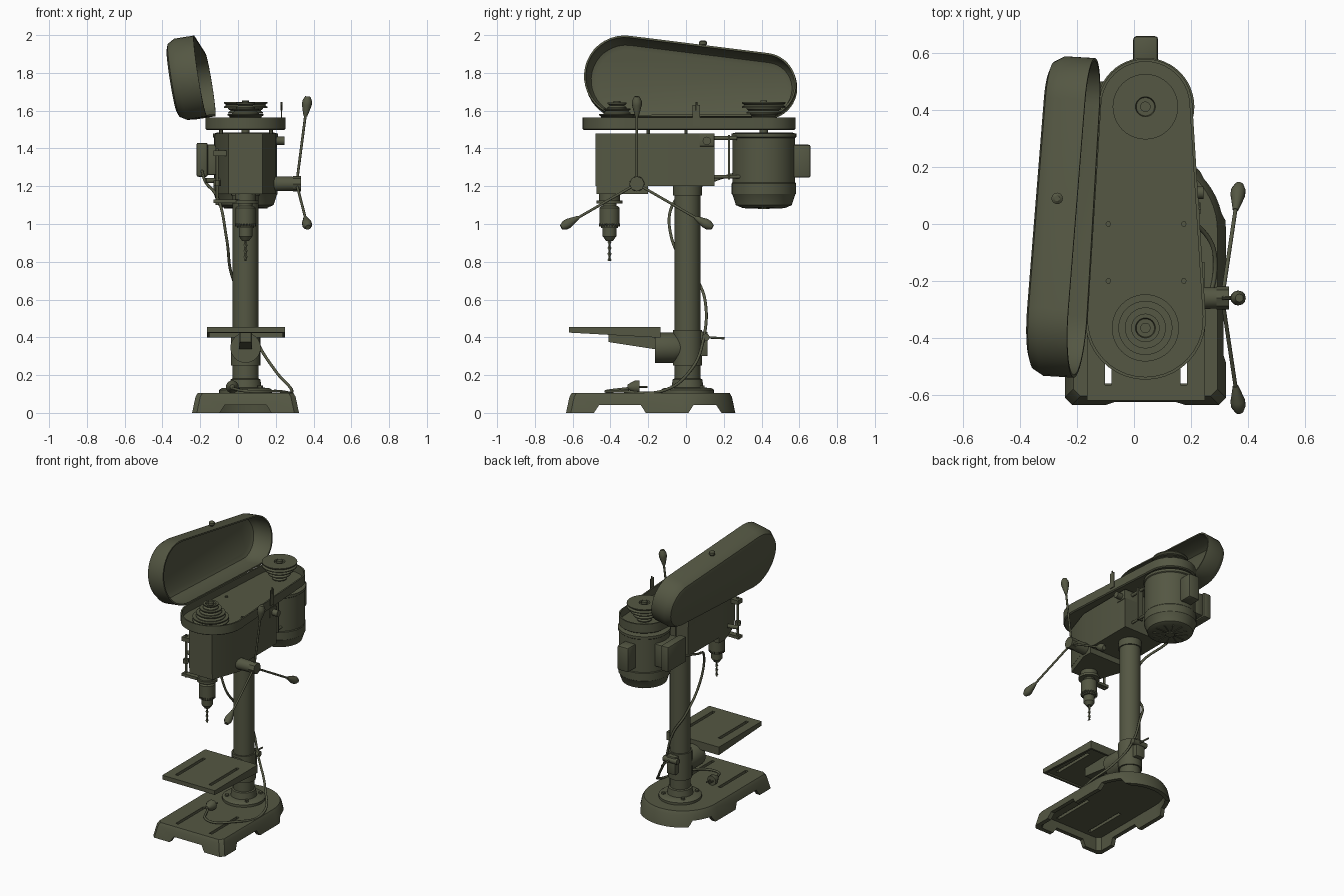
import bpy, bmesh
from math import pi, sin, cos, asin, atan2, hypot, radians
from mathutils import Vector

if "Cube" in bpy.data.objects:
    bpy.data.objects.remove(bpy.data.objects["Cube"])

paint = bpy.data.materials.new("olive_paint")
paint.use_nodes = True
OLIVE = (0.089, 0.095, 0.056, 1)
paint.diffuse_color = OLIVE
paint.node_tree.nodes["Principled BSDF"].inputs["Base Color"].default_value = OLIVE

CX = 0.04  # centre plane of the machine


def finish(name, bm):
    bmesh.ops.recalc_face_normals(bm, faces=bm.faces)
    mesh = bpy.data.meshes.new(name)
    bm.to_mesh(mesh)
    bm.free()
    obj = bpy.data.objects.new(name, mesh)
    bpy.context.collection.objects.link(obj)
    mesh.materials.append(paint)
    smooth(obj)
    return obj


def smooth(obj):
    bpy.ops.object.select_all(action='DESELECT')
    obj.select_set(True)
    bpy.context.view_layer.objects.active = obj
    bpy.ops.object.shade_smooth_by_angle(angle=radians(32))


def loft(name, rings):
    """Skin a list of equal point rings and cap both ends."""
    bm = bmesh.new()
    loops = [[bm.verts.new(p) for p in ring] for ring in rings]
    n = len(loops[0])
    for a, b in zip(loops, loops[1:]):
        for i in range(n):
            j = (i + 1) % n
            bm.faces.new((a[i], a[j], b[j], b[i]))
    bm.faces.new(loops[0])
    bm.faces.new(loops[-1])
    return finish(name, bm)


def lathe(name, origin, profile, axis=(0, 0, 1), n=32):
    """Turn (radius, height) pairs about an axis."""
    q = Vector((0, 0, 1)).rotation_difference(Vector(axis))
    o = Vector(origin)
    return loft(name, [[o + q @ Vector((r * cos(2 * pi * i / n), r * sin(2 * pi * i / n), h))
                        for i in range(n)] for r, h in profile])


def rod(name, a, b, r, n=12):
    d = Vector(b) - Vector(a)
    return lathe(name, a, [(r, 0), (r, d.length)], d.normalized(), n)


def box(name, x, y, z, bevel=0.0):
    bm = bmesh.new()
    bmesh.ops.create_cube(bm, size=1)
    for v in bm.verts:
        v.co = [lo + (c + 0.5) * (hi - lo) for c, (lo, hi) in zip(v.co, (x, y, z))]
    if bevel:
        bmesh.ops.bevel(bm, geom=bm.edges[:], offset=bevel, segments=2, affect='EDGES', profile=0.5)
    return finish(name, bm)


def cut(obj, cutters):
    for c in cutters:
        mod = obj.modifiers.new("cut", 'BOOLEAN')
        mod.operation, mod.solver, mod.object = 'DIFFERENCE', 'EXACT', c
        bpy.context.view_layer.objects.active = obj
        bpy.ops.object.modifier_apply(modifier=mod.name)
        bpy.data.objects.remove(c)
    smooth(obj)


def hull(c1, r1, c2, r2, n=20):
    """Outline of a belt drawn around two circles."""
    dx, dy = c2[0] - c1[0], c2[1] - c1[1]
    phi, a = atan2(dy, dx), asin((r1 - r2) / hypot(dx, dy))
    pts = []
    for c, r, start, end in ((c2, r2, phi - pi / 2 + a, phi + pi / 2 - a),
                             (c1, r1, phi + pi / 2 - a, phi + 1.5 * pi + a)):
        for i in range(n + 1):
            t = start + (end - start) * i / n
            pts.append((c[0] + r * cos(t), c[1] + r * sin(t)))
    return pts


# Base: hollow tapered casting, square front and round back
def base_ring(inset, z):
    r, front = 0.283 - inset, -0.635 + inset
    pts = [(CX + r * cos(pi * i / 28), -0.022 + r * sin(pi * i / 28)) for i in range(29)]
    pts += [(CX - r, front + 0.025), (CX - r + 0.025, front),
            (CX + r - 0.025, front), (CX + r, front + 0.025)]
    return [(x, y, z) for x, y in pts]


base = loft("base", [base_ring(0.045, 0.085), base_ring(0.03, 0), base_ring(0, 0),
                     base_ring(0.018, 0.085), base_ring(0.03, 0.105)])


def notch(axis, lo, hi):
    ring = [(lo, -0.02), (lo + 0.04, 0.042), (hi - 0.04, 0.042), (hi, -0.02)]
    place = (lambda s, t, z: (t, s, z)) if axis == 'y' else (lambda s, t, z: (s, t, z))
    ends = (-0.5, 0.5) if axis == 'y' else (-0.8, -0.5)
    return loft("notch_cutter", [[place(s, t, z) for s, z in ring] for t in ends])


SLOTS = (-0.09, 0.175)
cut(base, [notch('x', -0.11, 0.19), notch('y', -0.5, -0.2), notch('y', 0.0, 0.2)]
    + [box("slot_cutter", (x - 0.011, x + 0.011), (-0.56, -0.25), (0.05, 0.2)) for x in SLOTS])

# Column with its foot flange and collars
lathe("column", (CX, 0.008, 0), [(0.068, 0.09), (0.068, 1.25)])
lathe("column_flange", (CX, 0.008, 0), [(0.14, 0.10), (0.14, 0.122), (0.125, 0.132), (0.085, 0.134),
                                      (0.078, 0.178), (0.068, 0.182)])
lathe("column_top_collar", (CX, 0.008, 0), [(0.076, 1.15), (0.076, 1.21)])
for sx in (-1, 1):
    for sy in (-1, 1):
        lathe("flange_bolt", (CX + sx * 0.078, 0.008 + sy * 0.078, 0.13), [(0.014, 0), (0.014, 0.014)], n=6)

# Work table: tapered skirted plate with two slots
table = box("work_table", (-0.165, 0.25), (-0.62, -0.135), (0.398, 0.455))
for v in table.data.vertices:
    if v.co.z < 0.42 and v.co.y < -0.4:
        v.co.z = 0.425
cut(table, [box("hollow_cutter", (-0.15, 0.235), (-0.605, -0.15), (0.3, 0.435))]
    + [box("slot_cutter", (x - 0.011, x + 0.011), (-0.565, -0.25), (0.3, 0.5)) for x in SLOTS])
loft("table_arm", [[(CX + s * w, y, z) for s, z in ((-1, lo), (1, lo), (1, 0.437), (-1, 0.437))]
                   for y, w, lo in ((-0.41, 0.03, 0.375), (-0.15, 0.035, 0.335))])
lathe("table_pivot", (CX, -0.165, 0.345), [(0.08, 0), (0.08, 0.1), (0.06, 0.16)], (0, 1, 0))
lathe("table_clamp", (CX, 0.008, 0), [(0.078, 0.25), (0.078, 0.44)])
box("clamp_ears", (0.005, 0.075), (0.06, 0.115), (0.3, 0.43), 0.008)
rod("clamp_bolt", (-0.01, 0.105, 0.4), (0.1, 0.105, 0.4), 0.02)
rod("clamp_lever", (0.05, 0.1, 0.4), (0.05, 0.205, 0.395), 0.006)

# Head casting with a tapered nose
plan = [(-0.05, -0.48), (0.13, -0.48), (0.2, -0.27), (0.2, 0.15), (-0.12, 0.15), (-0.12, -0.27)]
loft("head", [[(x, y, z) for x, y in plan] for z in (1.2, 1.48)])
loft("head_lower_nose", [[(x, max(min(y, -0.2), -0.475), z) for x, y in plan] for z in (1.16, 1.21)])
box("head_top_lip", (-0.125, 0.205), (0.07, 0.15), (1.41, 1.475), 0.006)

# Spindle, chuck and drill bit
tool = (CX, -0.405, 0)
lathe("quill", tool, [(0.055, 1.17), (0.055, 1.125), (0.068, 1.125), (0.068, 1.108),
                      (0.038, 1.108), (0.038, 1.08)])
lathe("chuck", tool, [(0.045, 1.095), (0.053, 1.085), (0.053, 1.0), (0.045, 0.995), (0.045, 0.98),
                      (0.036, 0.978), (0.036, 0.935), (0.018, 0.91)])
for i in range(20):
    t = 2 * pi * i / 20
    rod("chuck_tooth", (CX + 0.05 * cos(t), -0.405 + 0.05 * sin(t), 0.986),
        (CX + 0.05 * cos(t), -0.405 + 0.05 * sin(t), 1.002), 0.005, 6)
# the bit is a twisted flat bar
loft("drill_bit", [[(CX + r * cos(t + k * 0.5), -0.405 + r * sin(t + k * 0.5), 0.92 - k * 0.005)
                    for t, r in ((0, 0.01), (pi / 2, 0.005), (pi, 0.01), (1.5 * pi, 0.005))]
                   for k in range(24)])

# Depth stop beside the nose
box("depth_stop_arm", (-0.13, 0.02), (-0.45, -0.41), (1.11, 1.13))
rod("depth_stop_rod", (-0.11, -0.43, 1.1), (-0.11, -0.43, 1.4), 0.008)
box("depth_stop_bracket", (-0.13, -0.05), (-0.45, -0.4), (1.36, 1.39))
lathe("depth_stop_nut", (-0.11, -0.43, 1.2), [(0.02, 0), (0.02, 0.03)], n=6)
rod("quill_lock", (-0.09, -0.33, 1.23), (-0.17, -0.35, 1.23), 0.014)

# Feed hub with three levers
hub = Vector((0.31, -0.26, 1.213))
lathe("feed_hub", (0.13, hub.y, hub.z), [(0.05, 0), (0.05, 0.05), (0.04, 0.055), (0.036, 0.2)], (1, 0, 0))
lathe("feed_hub_cap", (0.29, hub.y, hub.z), [(0.04, 0), (0.04, 0.044)], (1, 0, 0), 8)
for k in range(3):
    t = pi / 2 + k * 2 * pi / 3
    d = Vector((0.13, cos(t), sin(t))).normalized()
    rod("feed_lever", hub, hub + d * 0.4, 0.007)
    lathe("feed_knob", hub + d * 0.36, [(0.01, 0), (0.026, 0.06), (0.026, 0.082), (0.014, 0.106)], d, 12)

# Belt tray
def tray_ring(inset, z):
    return [(x, y, z) for x, y in hull((CX, -0.335), 0.212 - inset, (CX, 0.415), 0.165 - inset)]


loft("belt_tray", [tray_ring(0.008, 1.497), tray_ring(0, 1.503), tray_ring(0, 1.565),
                   tray_ring(0.01, 1.565), tray_ring(0.01, 1.512)])
for x in SLOTS:
    for y in (0, -0.2):
        rod("tray_bolt", (x, y, 1.46), (x, y, 1.52), 0.01, 6)
box("lid_catch", (0.228, 0.234), (0.035, 0.075), (1.52, 1.63))
rod("lid_catch_pin", (0.231, 0.055, 1.6), (0.231, 0.055, 1.645), 0.005)

# Open belt lid leaning back on the left rim of the tray
def lid_ring(inset, d):
    return [(-0.165 + 0.06 * (y + 0.335) - 0.16 * (z - 1.57) - d, y + 0.06 * d, z - 0.16 * d)
            for y, z in hull((-0.325, 1.783), 0.215 - inset, (0.415, 1.738), 0.168 - inset)]


loft("belt_lid", [lid_ring(i, d) for i, d in ((0.055, 0.142), (0.03, 0.132), (0.01, 0.1), (0.01, 0),
                                              (0, 0), (0, 0.105), (0.022, 0.142), (0.05, 0.152))])
lathe("lid_knob", (-0.27, 0.09, 1.94), [(0.012, 0), (0.02, 0.01), (0.02, 0.025), (0.01, 0.032)], n=16)

# Stepped pulleys, the rear one upside down
def pulley(name, y, steps, z, h):
    prof = [(0.025, z)]
    for r in steps:
        prof += [(r, z), (r, z + h * 0.2), (r - 0.012, z + h * 0.5), (r, z + h * 0.8), (r, z + h)]
        z += h
    prof += [(0.035, z), (0.032, z - 0.012), (0.018, z - 0.012), (0.018, z + 0.008)]
    lathe(name, (CX, y, 0), prof, n=40)


pulley("spindle_pulley", -0.365, (0.118, 0.095, 0.072, 0.05), 1.522, 0.03)
pulley("motor_pulley", 0.412, (0.05, 0.072, 0.092, 0.115), 1.525, 0.03)

# Motor with its boxes, vents and mount
lathe("motor", (CX, 0.412, 0), [(0.12, 1.088), (0.148, 1.1), (0.166, 1.155), (0.17, 1.16), (0.17, 1.215),
                                (0.166, 1.22), (0.166, 1.455), (0.172, 1.46), (0.172, 1.478), (0.15, 1.484)], n=48)
rod("motor_shaft", (CX, 0.412, 1.47), (CX, 0.412, 1.55), 0.022)
for k in range(12):
    t = 2 * pi * k / 12
    rod("vent_rib", (CX + 0.03 * cos(t), 0.412 + 0.03 * sin(t), 1.088),
        (CX + 0.115 * cos(t), 0.412 + 0.115 * sin(t), 1.088), 0.005, 6)
lathe("vent_cap", (CX, 0.412, 1.08), [(0.03, 0), (0.03, 0.012)])
box("capacitor_box", (-0.003, 0.085), (0.56, 0.66), (1.245, 1.42), 0.012)
box("switch_box", (-0.165, -0.1), (0.32, 0.5), (1.26, 1.42), 0.006)
box("switch_cover", (-0.22, -0.16), (0.305, 0.515), (1.25, 1.43), 0.01)
for x in (-0.06, 0.14):
    rod("mount_slide", (x, 0.1, 1.455), (x, 0.27, 1.455), 0.011)
    rod("mount_lower_slide", (x, 0.1, 1.25), (x, 0.3, 1.25), 0.009)
    box("mount_strap", (x - 0.02, x + 0.02), (0.222, 0.234), (1.235, 1.47))
rod("belt_tension_knob", (0.2, 0.11, 1.44), (0.245, 0.11, 1.44), 0.022)

# Power cord and plug
curve = bpy.data.curves.new("power_cord", 'CURVE')
curve.dimensions, curve.bevel_depth, curve.bevel_resolution = '3D', 0.008, 2
path = [(-0.19, 0.31, 1.28), (-0.17, 0.12, 1.22), (-0.1, -0.06, 1.12), (-0.06, -0.075, 0.92),
        (-0.03, 0.05, 0.72), (0.03, 0.1, 0.6), (0.1, 0.09, 0.38), (0.2, 0.02, 0.22),
        (0.285, -0.12, 0.118), (0.2, -0.35, 0.115), (0.05, -0.42, 0.115), (-0.03, -0.3, 0.13)]
spline = curve.splines.new('BEZIER')
spline.bezier_points.add(len(path) - 1)
for p, co in zip(spline.bezier_points, path):
    p.co, p.handle_left_type, p.handle_right_type = co, 'AUTO', 'AUTO'
curve.materials.append(paint)
bpy.context.collection.objects.link(bpy.data.objects.new("power_cord", curve))
lathe("plug", (-0.03, -0.31, 0.138), [(0.012, 0), (0.034, 0.04), (0.034, 0.065)], (0, 1, 0), 16)
for dx in (-0.012, 0.012):
    rod("plug_prong", (-0.03 + dx, -0.25, 0.138), (-0.03 + dx, -0.205, 0.138), 0.005, 8)
